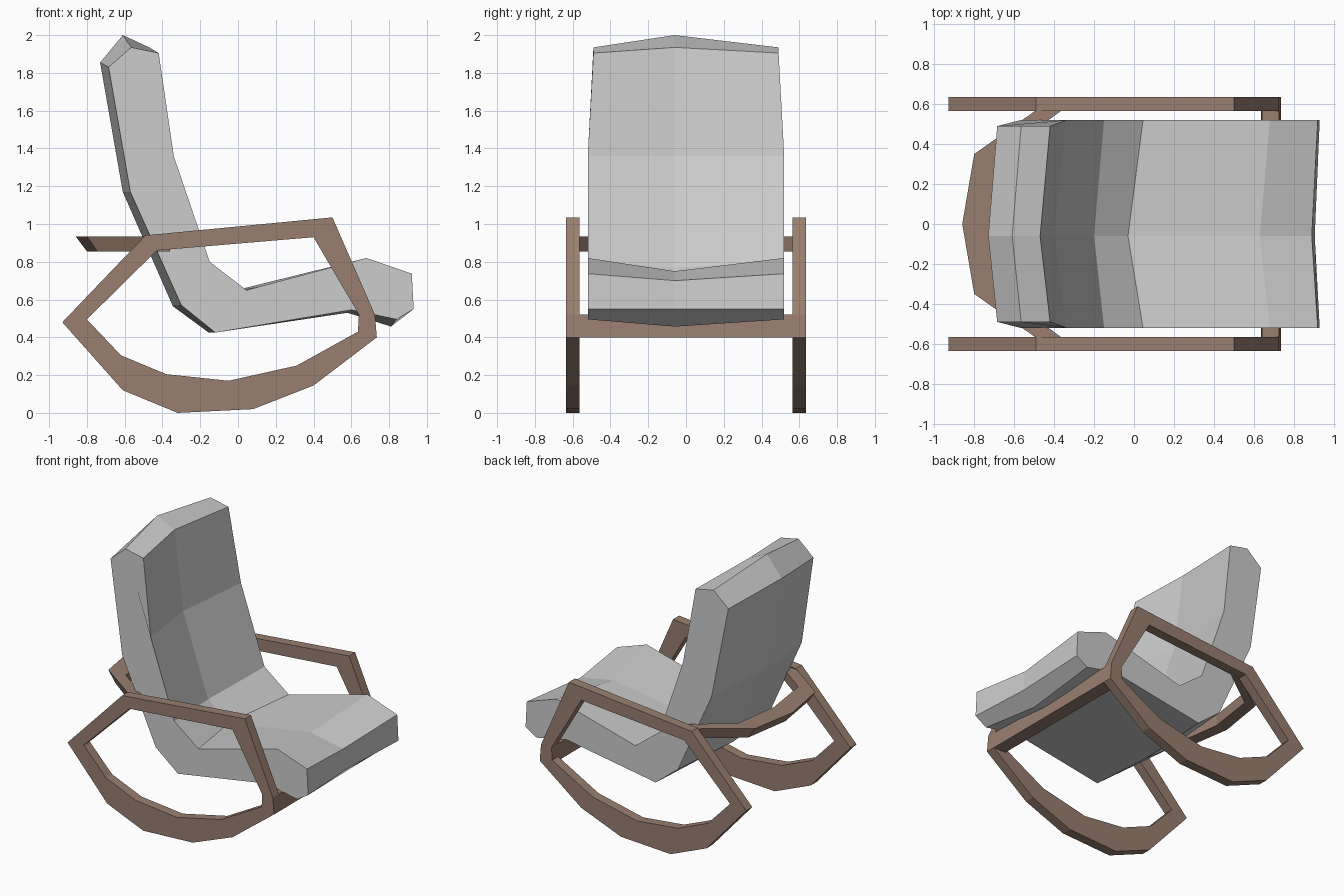
import bpy

if "Cube" in bpy.data.objects:
    bpy.data.objects.remove(bpy.data.objects["Cube"])

wood = bpy.data.materials.new("wood")
wood.diffuse_color = (0.32, 0.21, 0.16, 1)
wood.use_nodes = True
wood.node_tree.nodes["Principled BSDF"].inputs["Base Color"].default_value = wood.diffuse_color


def loft(name, sections, closed=False, mat=None):
    """Skin a list of equal-length closed sections; cap the ends unless closed."""
    n, m = len(sections[0]), len(sections)
    verts = [p for s in sections for p in s]
    faces = []
    for i in range(m if closed else m - 1):
        a, b = i * n, (i + 1) % m * n
        for j in range(n):
            k = (j + 1) % n
            faces.append((a + j, a + k, b + k, b + j))
    if not closed:
        faces += [tuple(range(n))[::-1], tuple(range((m - 1) * n, m * n))]
    mesh = bpy.data.meshes.new(name)
    mesh.from_pydata(verts, [], faces)
    obj = bpy.data.objects.new(name, mesh)
    bpy.context.collection.objects.link(obj)
    bpy.context.view_layer.objects.active = obj
    obj.select_set(True)
    bpy.ops.object.mode_set(mode='EDIT')
    bpy.ops.mesh.select_all(action='SELECT')
    bpy.ops.mesh.normals_make_consistent(inside=False)
    bpy.ops.object.mode_set(mode='OBJECT')
    obj.select_set(False)
    if mat:
        mesh.materials.append(mat)
    return obj


# Side frames: rocker, arm and posts as one ring
outer = [(-.93, .48), (-.49, .94), (.5, 1.035), (.725, .52), (.735, .40),
         (.40, .145), (.08, .02), (-.32, 0), (-.61, .12)]
inner = [(-.80, .495), (-.43, .86), (.40, .93), (.64, .52), (.635, .43),
         (.31, .25), (-.05, .17), (-.38, .205), (-.62, .305)]
for side, s in (("left", -1), ("right", 1)):
    loft(side + "_rocker_frame",
         [[(ox, s * .565, oz), (ox, s * .635, oz), (ix, s * .635, iz), (ix, s * .565, iz)]
          for (ox, oz), (ix, iz) in zip(outer, inner)], True, wood)

# Front cross bar under the seat
bar = [(.635, .40), (.64, .52), (.725, .52), (.735, .40)]
loft("front_cross_bar", [[(x, y, z) for x, z in bar] for y in (-.57, .57)], mat=wood)

# Bent rail behind the backrest: y, outer top x, outer bottom x, inner x
half = [(.57, -.49, -.45, -.36), (.35, -.80, -.745, -.66), (0, -.86, -.80, -.71)]
path = half + [(-y, a, b, c) for y, a, b, c in half[1::-1]]
loft("back_rail", [[(a, y, .935), (b, y, .855), (c, y, .855), (c, y, .935)]
                   for y, a, b, c in path], mat=wood)

# Cushion: edge profile (x, z) and a middle profile that sags or crowns
edge = [(-.565, 1.935), (-.42, 1.905), (-.34, 1.36), (-.15, .80), (.045, .65),
        (.68, .82), (.92, .737), (.93, .55), (.84, .495), (.60, .545),
        (-.12, .425), (-.30, .57), (-.57, 1.17), (-.685, 1.83)]
middle = [(-.61, 2.0), (-.47, 1.935), (-.40, 1.36), (-.20, .77), (-.03, .645),
          (.63, .75), (.89, .70), (.905, .55), (.81, .457), (.58, .53),
          (-.155, .425), (-.345, .565), (-.61, 1.17), (-.73, 1.855)]


def width(z):
    return .49 if z > 1.8 else .52


loft("cushion", [[(x, -width(z), z) for x, z in edge],
                 [(x, -.06, z) for x, z in middle],
                 [(x, width(z), z) for x, z in edge]])
